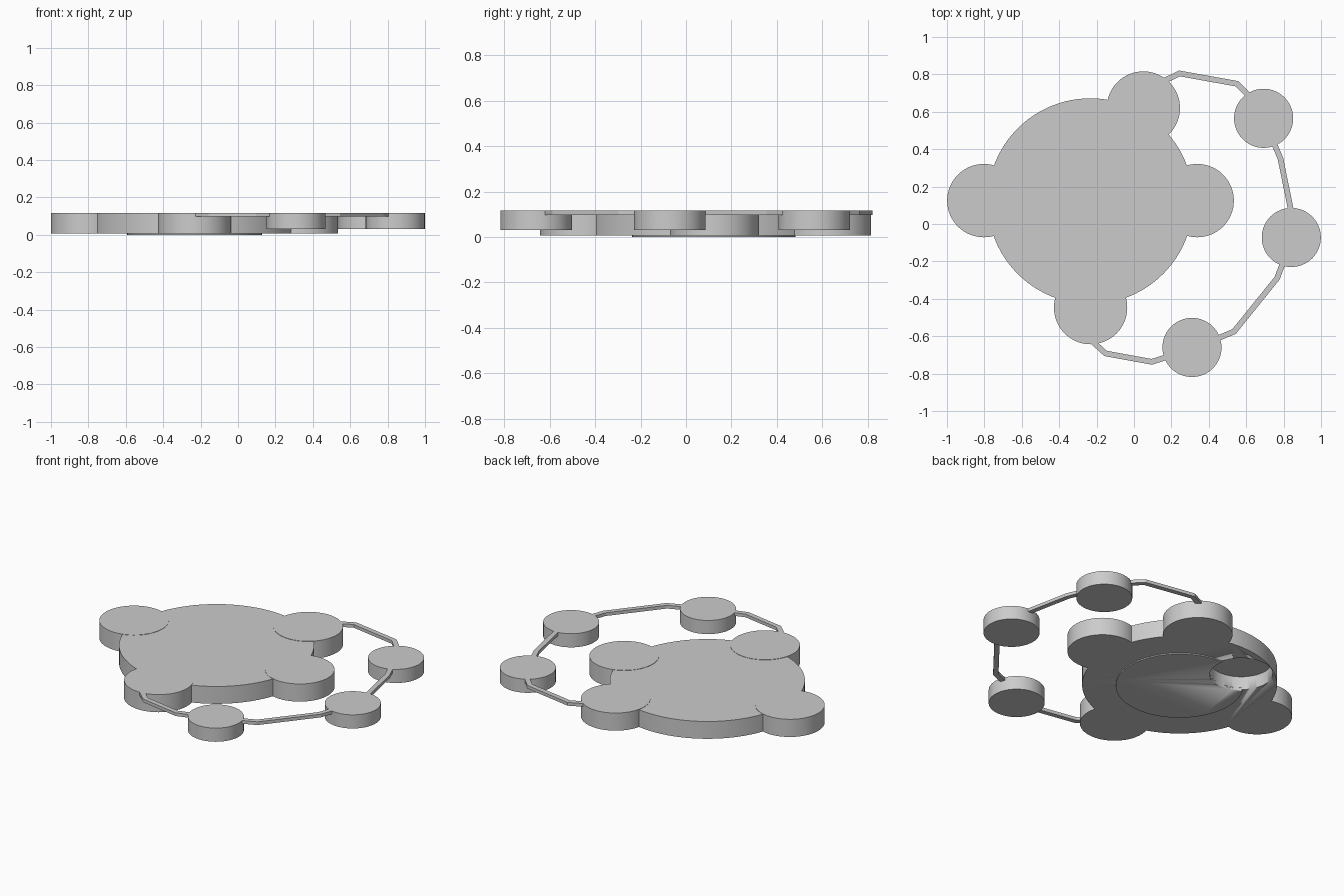
import bpy, bmesh
from mathutils import Vector

if "Cube" in bpy.data.objects:
    bpy.data.objects.remove(bpy.data.objects["Cube"])

BOTTOM, TOP = 0.007, 0.117
CX, CY = -0.233, 0.122


def disc(name, x, y, r, z0, z1, sides=64):
    """Upright cylinder between two heights."""
    bpy.ops.mesh.primitive_cylinder_add(vertices=sides, radius=r, depth=z1 - z0,
                                        location=(x, y, (z0 + z1) / 2))
    ob = bpy.context.object
    ob.name = name
    bpy.ops.object.shade_smooth_by_angle()
    return ob


def strip(name, points, width=0.03, z0=0.097, z1=TOP):
    """Rectangular cord following a mitred path."""
    pts = [Vector(p) for p in points]
    bm = bmesh.new()
    rings = []
    for i, p in enumerate(pts):
        d0 = (p - pts[i - 1]).normalized() if i else (pts[1] - p).normalized()
        d1 = (pts[i + 1] - p).normalized() if i < len(pts) - 1 else d0
        t = (d0 + d1).normalized()
        n = Vector((-t.y, t.x)) * (width / 2 / max(t.dot(d0), 0.3))
        a, b = p + n, p - n
        rings.append([bm.verts.new((q.x, q.y, z))
                      for q, z in ((a, z0), (b, z0), (b, z1), (a, z1))])
    for r0, r1 in zip(rings, rings[1:]):
        for k in range(4):
            bm.faces.new((r0[k], r0[(k + 1) % 4], r1[(k + 1) % 4], r1[k]))
    bm.faces.new(rings[0])
    bm.faces.new(rings[-1])
    bmesh.ops.recalc_face_normals(bm, faces=bm.faces)
    me = bpy.data.meshes.new(name)
    bm.to_mesh(me)
    bm.free()
    ob = bpy.data.objects.new(name, me)
    bpy.context.collection.objects.link(ob)


# Main body and the low raised disc under it
body = disc("body", CX, CY, 0.55, BOTTOM, 0.115, 96)
base = disc("base_disc", CX, CY, 0.36, 0.0, 0.02, 96)

# Round recess in the underside
cutter = disc("recess_cutter", -0.42, 0.44, 0.178, -0.1, 0.09)
cutter.hide_render = True
cutter.hide_viewport = True
for ob in (body, base):
    m = ob.modifiers.new("recess", 'BOOLEAN')
    m.object = cutter
    m.operation = 'DIFFERENCE'
    m.solver = 'EXACT'

# Lobes around the body
for side, x, y in (("left", -0.803, 0.125), ("right", 0.338, 0.125),
                   ("front", -0.232, -0.447), ("back", 0.05, 0.62)):
    disc(side + "_lobe", x, y, 0.196, BOTTOM, TOP)

# Separate outer discs
for side, x, y in (("back", 0.693, 0.565), ("right", 0.841, -0.072),
                   ("front", 0.31, -0.66)):
    disc(side + "_outer_disc", x, y, 0.158, 0.032, TOP)

# Cords linking the outer discs
strip("back_cord", [(0.15, 0.76), (0.243, 0.805), (0.55, 0.75), (0.62, 0.68)])
strip("back_right_cord", [(0.745, 0.44), (0.783, 0.35), (0.84, 0.07)])
strip("front_right_cord", [(0.795, -0.21), (0.765, -0.29), (0.535, -0.575), (0.44, -0.615)])
strip("front_cord", [(0.18, -0.71), (0.095, -0.737), (-0.152, -0.692), (-0.22, -0.63)])
